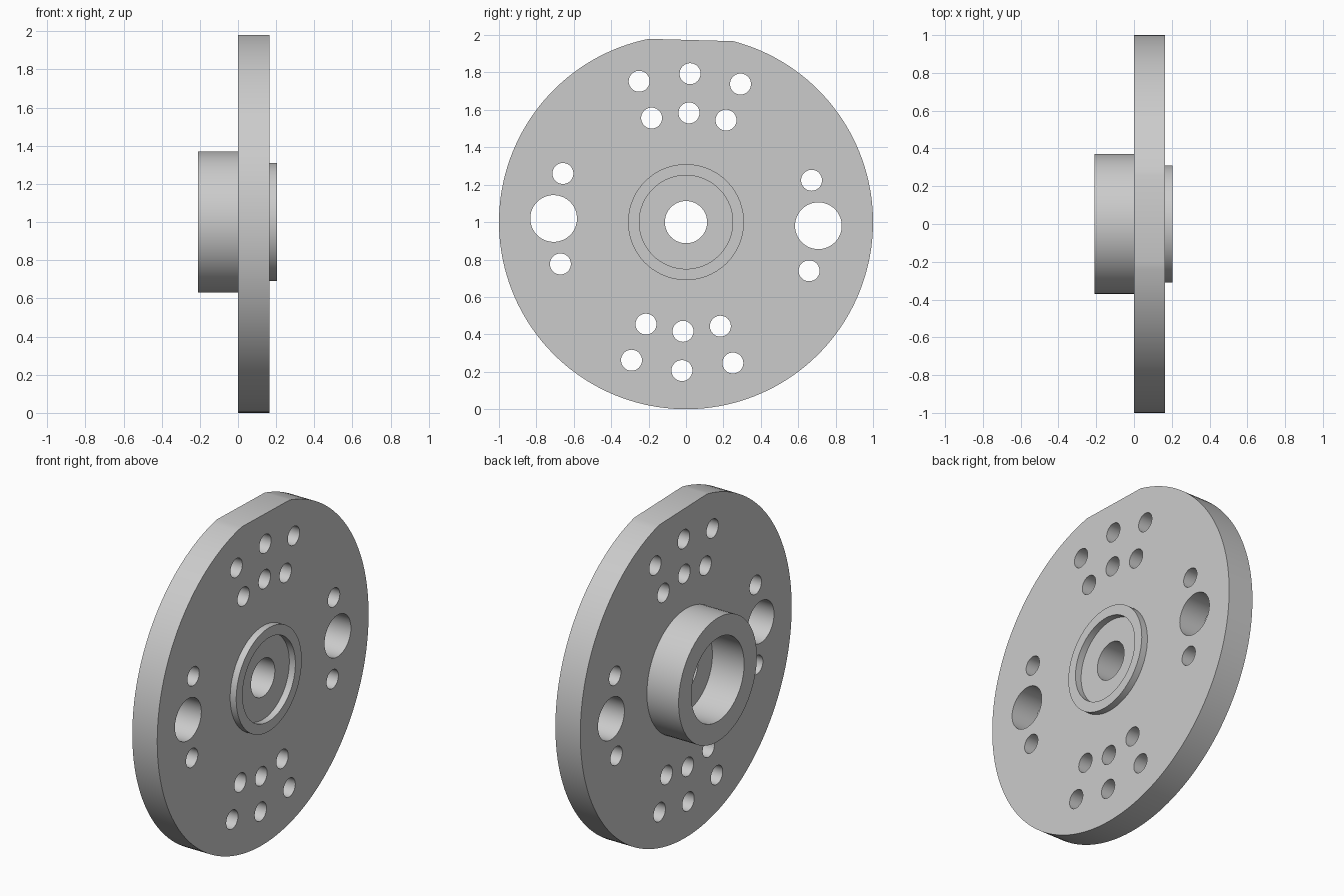
import bpy, bmesh
from math import sin, cos, tau, radians, acos
from mathutils import Matrix, Vector

if "Cube" in bpy.data.objects:
    bpy.data.objects.remove(bpy.data.objects["Cube"])

# One plain metal colour
metal = bpy.data.materials.new("grey_metal")
metal.use_nodes = True
GREY = (0.6, 0.6, 0.6, 1)
metal.diffuse_color = GREY
metal.node_tree.nodes["Principled BSDF"].inputs["Base Color"].default_value = GREY

CENTRE = Vector((0, 0, 1))
TILT = Matrix.Rotation(radians(1.57), 4, "X").inverted()


def circle(radius, centre=(0, 0), steps=64):
    return [(centre[0] + radius * cos(tau * i / steps),
             centre[1] + radius * sin(tau * i / steps)) for i in range(steps)]


def flatted_disc(radius, flat, steps=144):
    # Circle whose top is cut by a chord at height "flat"
    half = acos(flat / radius)
    sweep = tau - 2 * half
    return [(radius * sin(half + sweep * i / steps),
             radius * cos(half + sweep * i / steps)) for i in range(steps + 1)]


def extrude_part(name, loops, x0, x1):
    # Fill an outline with holes in the YZ plane, then extrude it along X
    bm = bmesh.new()
    for loop in loops:
        verts = [bm.verts.new((x0, y, z)) for y, z in loop]
        for a, b in zip(verts, verts[1:] + verts[:1]):
            bm.edges.new((a, b))
    bmesh.ops.triangle_fill(bm, use_beauty=True, edges=bm.edges[:], normal=(-1, 0, 0))
    result = bmesh.ops.extrude_face_region(bm, geom=bm.faces[:], use_keep_orig=True)
    moved = [g for g in result["geom"] if isinstance(g, bmesh.types.BMVert)]
    bmesh.ops.translate(bm, verts=moved, vec=(x1 - x0, 0, 0))
    bmesh.ops.recalc_face_normals(bm, faces=bm.faces[:])
    bm.transform(Matrix.Translation(CENTRE) @ TILT)
    mesh = bpy.data.meshes.new(name)
    bm.to_mesh(mesh)
    bm.free()
    mesh.materials.append(metal)
    part = bpy.data.objects.new(name, mesh)
    bpy.context.collection.objects.link(part)
    bpy.ops.object.select_all(action="DESELECT")
    part.select_set(True)
    bpy.context.view_layer.objects.active = part
    bpy.ops.object.shade_smooth_by_angle(angle=radians(30))
    return part


# Hole pattern, given for one quadrant as (y, z, radius) and mirrored
BOLT = 0.056
pattern = [(0, 0, 0.113), (0.708, 0, 0.125),
           (0, 0.794, BOLT), (0, 0.584, BOLT),
           (0.271, 0.746, BOLT), (0.199, 0.551, BOLT), (0.665, 0.242, BOLT)]
holes = {(sy * y, sz * z, r) for y, z, r in pattern for sy in (1, -1) for sz in (1, -1)}

# Plate with a flat on top, rear hub and front locating ring
outline = flatted_disc(1.0, 0.974)
extrude_part("drilled_plate",
             [outline] + [circle(r, (y, z), 48) for y, z, r in sorted(holes)], 0.0, 0.165)
extrude_part("hub_collar", [circle(0.37), circle(0.25)], -0.21, 0.0)
extrude_part("locating_ring", [circle(0.31), circle(0.25)], 0.165, 0.205)
